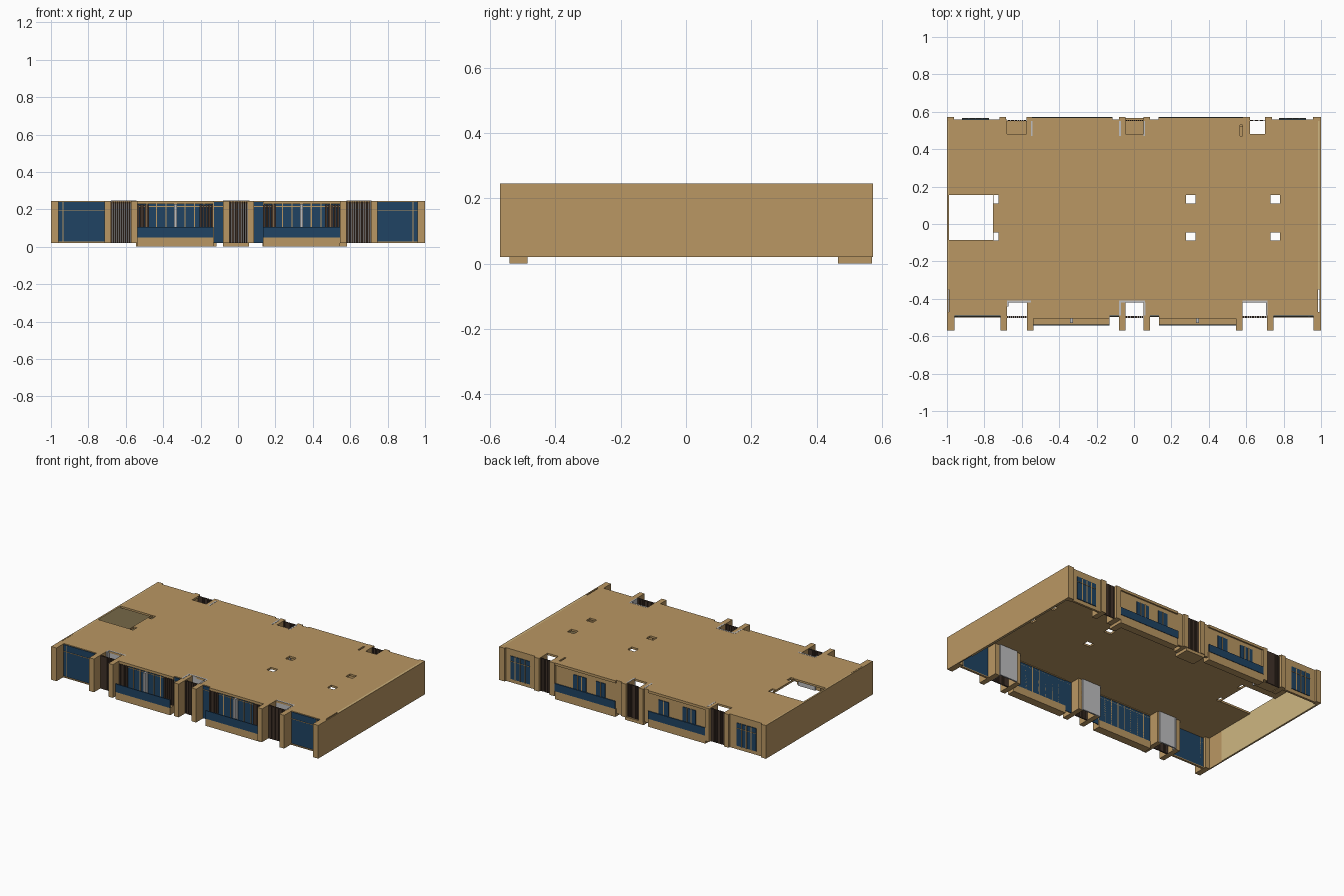
import bpy, bmesh

if "Cube" in bpy.data.objects:
    bpy.data.objects.remove(bpy.data.objects["Cube"])

def material(name, rgb):
    m = bpy.data.materials.new(name)
    m.diffuse_color = (*rgb, 1)
    m.use_nodes = True
    m.node_tree.nodes["Principled BSDF"].inputs["Base Color"].default_value = m.diffuse_color
    return m

TAN = material("tan_plaster", (0.49, 0.31, 0.125))
CREAM = material("cream_lining", (0.62, 0.47, 0.22))
BLUE = material("blue_glass", (0.014, 0.056, 0.125))
BROWN = material("brown_slats", (0.052, 0.032, 0.022))
GREY = material("grey_panel", (0.52, 0.52, 0.53))
TOP = 0.245
BASE = 0.02

def boxes(name, mat, items):
    """One object made of boxes given as (x0, x1, y0, y1, z0, z1)."""
    bm = bmesh.new()
    for x0, x1, y0, y1, z0, z1 in items:
        vs = bmesh.ops.create_cube(bm, size=1)["verts"]
        for v in vs:
            v.co = (x1 if v.co.x > 0 else x0, y1 if v.co.y > 0 else y0, z1 if v.co.z > 0 else z0)
    return finish(name, mat, bm)

def finish(name, mat, bm):
    me = bpy.data.meshes.new(name)
    bmesh.ops.recalc_face_normals(bm, faces=bm.faces)
    bm.to_mesh(me)
    bm.free()
    me.materials.append(mat)
    ob = bpy.data.objects.new(name, me)
    bpy.context.collection.objects.link(ob)
    return ob

def window(name, x0, x1, z0, z1, y, out, panes, transom=None):
    """Glass plate with a tan frame, facing out = +1 (back) or -1 (front)."""
    def layer(d):
        return tuple(sorted((y, y + out * d)))
    boxes(name + "_glass", BLUE, [(x0, x1, *layer(0.004), z0, z1)])
    t = 0.003
    step = (x1 - x0) / panes
    bars = [(x0 + i * step - t, x0 + i * step + t, *layer(0.007), z0, z1) for i in range(1, panes)]
    if transom:
        bars.append((x0, x1, *layer(0.007), transom - t / 2, transom + t / 2))
    boxes(name + "_bars", TAN, bars)

def slats(name, x0, x1, y0, y1, z0, z1, n):
    s = (x1 - x0) / n
    boxes(name, BROWN, [(x0 + i * s, x0 + (i + 0.8) * s, y0, y1, z0, z1) for i in range(n)])

# Roof slab: grid of cells with the openings left out, then extruded
holes = [(-0.99, -0.755, -0.085, 0.155),
         (-0.68, -0.57, -0.5, -0.42), (-0.045, 0.05, -0.5, -0.42), (0.58, 0.71, -0.5, -0.42),
         (-0.68, -0.57, 0.48, 0.57), (-0.045, 0.05, 0.48, 0.57), (0.62, 0.70, 0.48, 0.57),
         (0.568, 0.58, 0.47, 0.53)]
for hx0, hx1 in [(-0.75, -0.725), (0.278, 0.33), (0.73, 0.78)]:
    holes += [(hx0, hx1, 0.11, 0.155), (hx0, hx1, -0.088, -0.045)]
xs = sorted({-0.99, 0.985} | {v for h in holes for v in h[:2]})
ys = sorted({-0.49, 0.56} | {min(max(v, -0.49), 0.56) for h in holes for v in h[2:]})
bm = bmesh.new()
grid = {(x, y): bm.verts.new((x, y, TOP - 0.013)) for x in xs for y in ys}
for a, b in zip(xs, xs[1:]):
    for c, d in zip(ys, ys[1:]):
        mx, my = (a + b) / 2, (c + d) / 2
        if not any(h[0] < mx < h[1] and h[2] < my < h[3] for h in holes):
            bm.faces.new([grid[p] for p in ((a, c), (b, c), (b, d), (a, d))])
ext = bmesh.ops.extrude_face_region(bm, geom=bm.faces[:])["geom"]
for v in ext:
    if isinstance(v, bmesh.types.BMVert):
        v.co.z = TOP
bmesh.ops.delete(bm, geom=[v for v in bm.verts if not v.link_faces], context="VERTS")
finish("roof_slab", TAN, bm)

# Side walls with a cream inner lining
boxes("side_walls", TAN, [(-1, -0.992, -0.57, 0.572, BASE, TOP), (0.992, 1, -0.57, 0.572, BASE, TOP)])
boxes("side_linings", CREAM, [(-0.992, -0.988, -0.35, 0.55, BASE, TOP), (0.984, 0.992, -0.35, 0.55, BASE, TOP)])

# Front piers; those beside the recesses run back as fins
front = [(-1, -0.96, -0.47), (-0.715, -0.68, -0.42), (-0.572, -0.538, -0.42), (-0.08, -0.045, -0.42),
         (0.05, 0.085, -0.42), (0.545, 0.58, -0.42), (0.71, 0.745, -0.42), (0.96, 1, -0.47)]
boxes("front_piers", TAN, [(a, b, -0.57, y, BASE, TOP) for a, b, y in front])

# Back piers
back = [(-1, -0.963, 0.54), (-0.72, -0.685, 0.48), (-0.575, -0.545, 0.48), (-0.08, -0.045, 0.48),
        (0.05, 0.085, 0.48), (0.583, 0.62, 0.48), (0.70, 0.737, 0.48), (0.957, 1, 0.54)]
boxes("back_piers", TAN, [(a, b, y, 0.573, BASE, TOP) for a, b, y in back])

# Grey lining of the recesses
boxes("recess_panels", GREY, [
    (-0.67, -0.55, -0.42, -0.41, BASE, TOP + 0.001), (-0.08, 0.06, -0.42, -0.41, BASE, TOP + 0.001),
    (0.58, 0.71, -0.42, -0.41, BASE, TOP + 0.001), (-0.68, -0.672, -0.44, -0.41, BASE, TOP + 0.001),
    (-0.08, -0.07, -0.49, -0.42, BASE, TOP + 0.001), (0.053, 0.062, -0.49, -0.42, BASE, TOP + 0.001),
    (0.705, 0.713, -0.49, -0.41, BASE, TOP + 0.001), (-0.552, -0.543, 0.47, 0.55, BASE, TOP + 0.001),
    (-0.08, -0.07, 0.47, 0.55, BASE, TOP + 0.001), (0.05, 0.06, 0.47, 0.55, BASE, TOP + 0.001)])

# Upright slat screens across the recesses
for i, (a, b) in enumerate([(-0.68, -0.572), (-0.045, 0.05), (0.58, 0.71)]):
    slats(f"front_slat_screen_{i}", a, b, -0.502, -0.492, BASE, TOP - 0.003, 10)
for i, (a, b) in enumerate([(-0.685, -0.575), (-0.045, 0.05), (0.62, 0.70)]):
    slats(f"back_slat_screen_{i}", a, b, 0.55, 0.557, BASE, TOP - 0.003, 9)

# Floors of the back recesses
boxes("recess_floors", TAN, [(-0.68, -0.57, 0.48, 0.55, BASE, 0.03), (-0.08, 0.06, 0.465, 0.568, 0, BASE),
                             (0.54, 0.583, 0.465, 0.568, 0, BASE)])

# Front end-bay glazing and sills
for i, (a, b) in enumerate([(-0.96, -0.715), (0.745, 0.96)]):
    window(f"front_end_window_{i}", a, b, 0.025, 0.24, -0.49, -1, 1, 0.195)
    e = a + 0.025 if a < 0 else b - 0.025
    boxes(f"front_end_frame_{i}", TAN, [(e - 0.002, e + 0.002, -0.498, -0.49, 0.025, 0.24),
                                       (a, b, -0.5, -0.485, BASE, 0.027)])

# Front balconies: glazing, slat shutters, beam, floor, rail and divider
for i, (a, b, g0, g1) in enumerate([(-0.538, -0.13, -0.538, -0.08), (0.135, 0.545, 0.085, 0.545)]):
    window(f"front_balcony_window_{i}", g0, g1, BASE, 0.24, -0.49, -1, 9, 0.215)
    left, right = (0.065, 0.075) if i == 0 else (0.07, 0.08)
    slats(f"left_shutter_{i}", a, a + left, -0.503, -0.497, 0.05, 0.225, 5)
    slats(f"right_shutter_{i}", b - right, b, -0.503, -0.497, 0.05, 0.225, 5)
    mid = (a + b) / 2
    boxes(f"front_balcony_{i}", TAN, [(a, b, -0.54, -0.485, 0, 0.05), (a, b, -0.505, -0.485, 0.228, TOP)])
    boxes(f"front_balcony_rail_{i}", BLUE, [(a, b, -0.543, -0.537, 0.05, 0.105)])
    boxes(f"balcony_divider_{i}", GREY, [(mid - 0.008, mid + 0.008, -0.53, -0.497, 0.05, 0.228)])

# Back end bays
for i, (a, b, w0, w1) in enumerate([(-0.963, -0.72, -0.92, -0.775), (0.737, 0.957, 0.775, 0.92)]):
    boxes(f"back_end_wall_{i}", TAN, [(a, b, 0.545, 0.56, BASE, TOP)])
    window(f"back_end_window_{i}", w0, w1, 0.045, 0.20, 0.56, 1, 4, 0.165)

# Back balconies: wall, windows, ledge and rail
for i, (a, b, w0, w1, wins) in enumerate([
        (-0.545, -0.115, -0.545, -0.08, [(-0.466, -0.37), (-0.265, -0.19)]),
        (0.13, 0.583, 0.085, 0.583, [(0.353, 0.45), (0.21, 0.28)])]):
    boxes(f"back_wall_{i}", TAN, [(w0, w1, 0.545, 0.56, BASE, TOP), (a, b, 0.555, 0.57, 0.228, TOP)])
    for j, (c, d) in enumerate(wins):
        window(f"back_balcony_window_{i}_{j}", c, d, 0.085, 0.20, 0.56, 1, 3 if j == 0 else 2)
    boxes(f"back_balcony_ledge_{i}", TAN, [(a, b, 0.52, 0.57, 0, 0.055)])
    boxes(f"back_balcony_rail_{i}", BLUE, [(a, b, 0.567, 0.573, 0.055, 0.107)])
